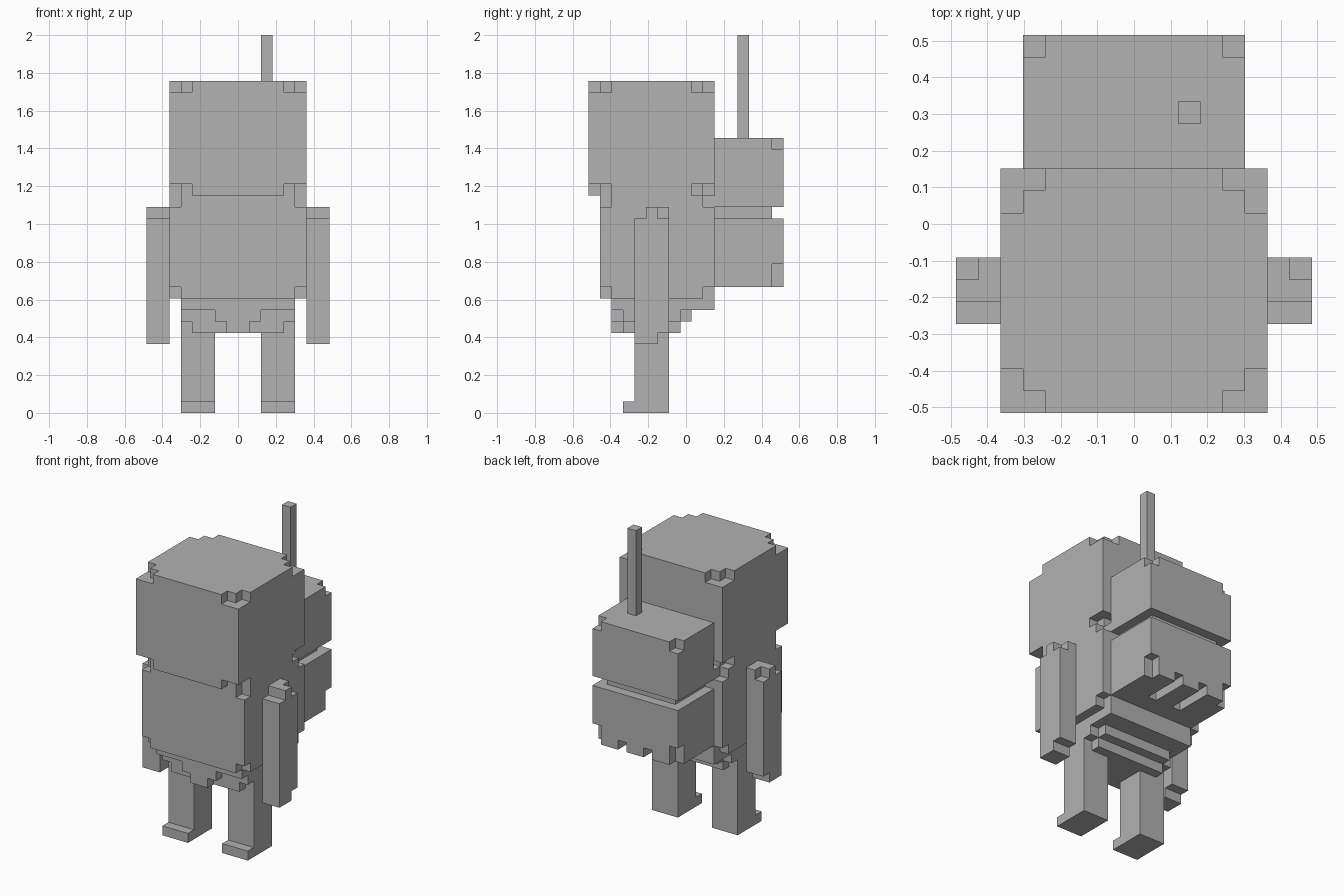
import bpy
import bmesh
from mathutils import Vector

if "Cube" in bpy.data.objects:
    bpy.data.objects.remove(bpy.data.objects["Cube"])

U = 2 / 33          # edge length of one block
DEPTH = 8.5         # half depth in blocks, centres the model on y

grey = bpy.data.materials.new("grey")
grey.diffuse_color = (0.445, 0.445, 0.445, 1)
grey.use_nodes = True
grey.node_tree.nodes["Principled BSDF"].inputs["Base Color"].default_value = grey.diffuse_color


def box(x0, x1, y0, y1, z0, z1):
    """Block cells filling a box."""
    return {(x, y, z) for x in range(x0, x1) for y in range(y0, y1) for z in range(z0, z1)}


def wide(half, y0, y1, z0, z1):
    """Box centred on x = 0."""
    return box(-half, half, y0, y1, z0, z1)


def both(x0, x1, y0, y1, z0, z1):
    """Box and its mirror image across x = 0."""
    return box(x0, x1, y0, y1, z0, z1) | mirror(box(x0, x1, y0, y1, z0, z1))


def mirror(cells):
    return {(-x - 1, y, z) for x, y, z in cells}


parts = {}

# Head: big cube with stepped corners on its top and bottom layers
head = wide(6, 0, 11, 19, 29)
for z in (19, 28):
    head -= both(5, 6, 0, 2, z, z + 1) | both(4, 5, 0, 1, z, z + 1)
    head -= both(5, 6, 9, 11, z, z + 1) | both(4, 5, 10, 11, z, z + 1)
parts["head"] = head

# Torso: slightly shallower cube with nipped corners
torso = wide(6, 1, 11, 10, 19)
for z in (10, 18):
    torso -= both(5, 6, 1, 2, z, z + 1) | both(5, 6, 10, 11, z, z + 1)
parts["torso"] = torso

# Hips: belt slab, stepped underside and pointed front flap
parts["hips"] = (wide(5, 2, 11, 9, 10) | wide(5, 3, 8, 8, 9) | wide(4, 8, 9, 8, 9)
                 | wide(4, 3, 8, 7, 8) | wide(2, 2, 3, 8, 9) | wide(1, 2, 3, 7, 8))

# Legs with a toe in front
leg = box(2, 5, 4, 7, 0, 8) | box(2, 5, 3, 4, 0, 1)
parts["right_leg"] = leg
parts["left_leg"] = mirror(leg)

# Arms with a stepped shoulder and hand
arm = box(6, 8, 4, 7, 7, 17) | box(6, 8, 5, 7, 17, 18) | box(6, 8, 4, 6, 6, 7)
arm -= box(7, 8, 6, 7, 17, 18)
parts["right_arm"] = arm
parts["left_arm"] = mirror(arm)

# Backpack: lid, recessed seam and grooved base
parts["pack_lid"] = wide(5, 11, 17, 18, 24) - both(4, 5, 16, 17, 23, 24)
parts["pack_seam"] = wide(4, 11, 16, 17, 18)
parts["pack_base"] = (wide(5, 11, 17, 11, 17) - both(4, 5, 16, 17, 11, 13)
                      - both(1, 2, 13, 17, 11, 12))

# Antenna on the pack
parts["antenna"] = box(2, 3, 13, 14, 24, 33)

solid = set().union(*parts.values())


def build(name, cells):
    """Skin the cells, leaving out faces hidden between parts."""
    bm = bmesh.new()
    verts = {}

    def vert(p):
        if p not in verts:
            verts[p] = bm.verts.new((p[0] * U, (p[1] - DEPTH) * U, p[2] * U))
        return verts[p]

    for cell in sorted(cells):
        for axis in range(3):
            for side in (0, 1):
                beside = list(cell)
                beside[axis] += 2 * side - 1
                if tuple(beside) in solid:
                    continue
                a, b = (axis + 1) % 3, (axis + 2) % 3
                ring = []
                for i, j in ((0, 0), (1, 0), (1, 1), (0, 1)):
                    p = list(cell)
                    p[axis] += side
                    p[a] += i
                    p[b] += j
                    ring.append(vert(tuple(p)))
                bm.faces.new(ring if side else ring[::-1])
    # Merge the flat areas into large faces
    bmesh.ops.dissolve_limit(bm, angle_limit=0.01, verts=bm.verts[:], edges=bm.edges[:])
    mesh = bpy.data.meshes.new(name)
    bm.to_mesh(mesh)
    bm.free()
    mesh.materials.append(grey)
    bpy.context.collection.objects.link(bpy.data.objects.new(name, mesh))


for name, cells in parts.items():
    build(name, cells)
